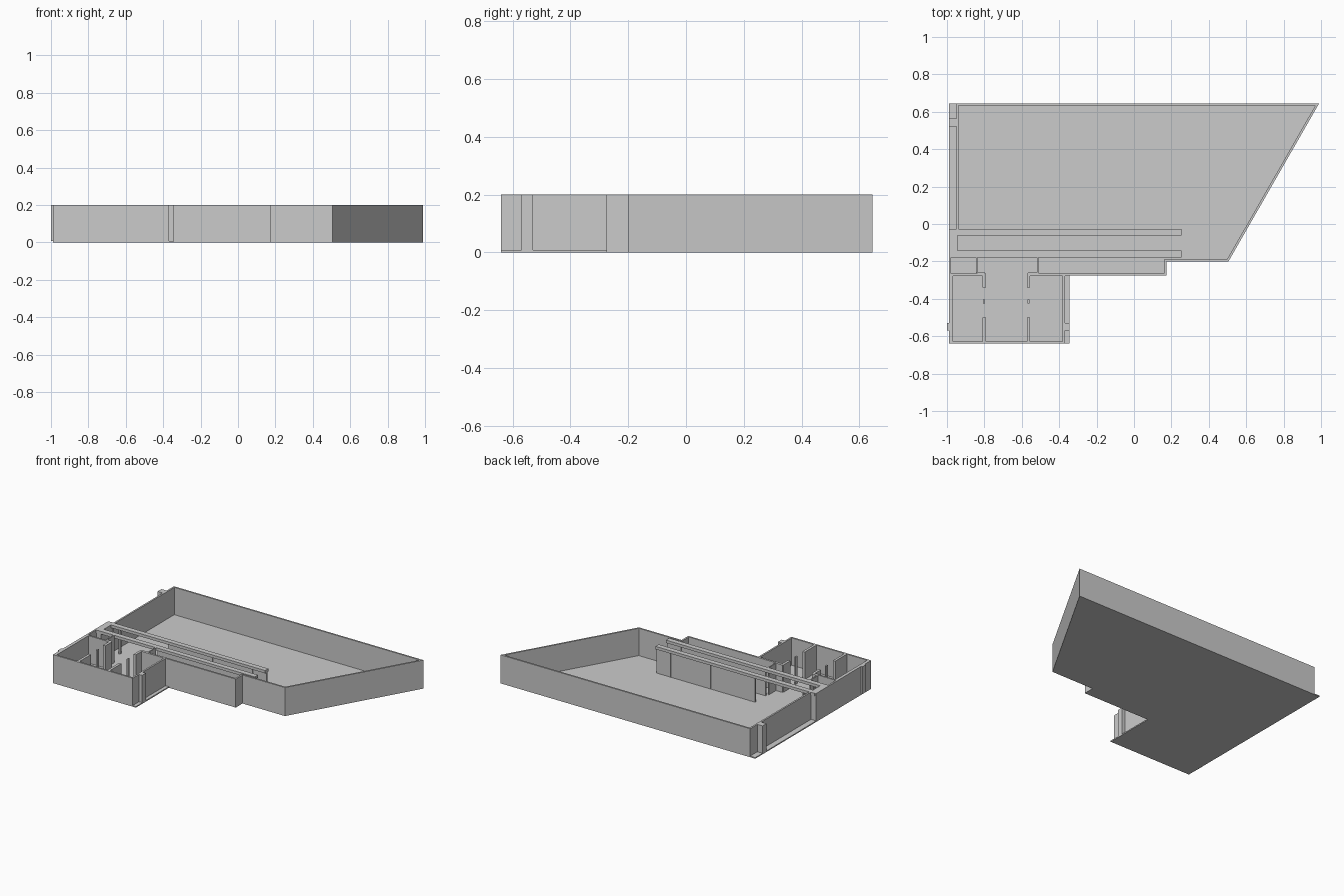
import bpy, bmesh
from mathutils import Vector

if "Cube" in bpy.data.objects:
    bpy.data.objects.remove(bpy.data.objects["Cube"])

FLOOR, TOP = 0.008, 0.20


def finish(bm, name):
    bmesh.ops.recalc_face_normals(bm, faces=bm.faces)
    me = bpy.data.meshes.new(name)
    bm.to_mesh(me)
    bm.free()
    ob = bpy.data.objects.new(name, me)
    bpy.context.collection.objects.link(ob)
    return ob


def box(name, x0, x1, y0, y1, z0=FLOOR, z1=TOP):
    bm = bmesh.new()
    base = [bm.verts.new(p) for p in ((x0, y0, z0), (x1, y0, z0), (x1, y1, z0), (x0, y1, z0))]
    f = bm.faces.new(base)
    r = bmesh.ops.extrude_face_region(bm, geom=[f])
    bmesh.ops.translate(bm, vec=(0, 0, z1 - z0),
                        verts=[v for v in r["geom"] if isinstance(v, bmesh.types.BMVert)])
    return finish(bm, name)


def slab(name, pts, z0, z1):
    bm = bmesh.new()
    f = bm.faces.new([bm.verts.new((x, y, z0)) for x, y in pts])
    r = bmesh.ops.extrude_face_region(bm, geom=[f])
    bmesh.ops.translate(bm, vec=(0, 0, z1 - z0),
                        verts=[v for v in r["geom"] if isinstance(v, bmesh.types.BMVert)])
    return finish(bm, name)


def ring_wall(name, pts, t, z0, z1):
    """Closed wall of thickness t, inset from a counter-clockwise outline."""
    p = [Vector(q) for q in pts]
    n = len(p)
    inner = []
    for i in range(n):
        a = (p[i] - p[i - 1]).normalized()
        b = (p[(i + 1) % n] - p[i]).normalized()
        na, nb = Vector((-a.y, a.x)), Vector((-b.y, b.x))
        inner.append(p[i] + (na + nb) * t / (1 + na.dot(nb)))
    bm = bmesh.new()
    rows = [[bm.verts.new((q.x, q.y, z)) for q in loop]
            for loop, z in ((p, z0), (p, z1), (inner, z1), (inner, z0))]
    for k in range(4):
        r, s = rows[k], rows[(k + 1) % 4]
        for i in range(n):
            j = (i + 1) % n
            bm.faces.new((r[i], r[j], s[j], s[i]))
    return finish(bm, name)


# Floor slab
slab("floor", [(-0.99, -0.64), (-0.345, -0.64), (-0.345, -0.275), (0.175, -0.275),
               (0.175, -0.2), (0.505, -0.2), (0.99, 0.645), (-0.99, 0.645)], 0, FLOOR)

# Outer wall shell
ring_wall("outer_wall", [(-0.99, -0.64), (-0.37, -0.64), (-0.37, -0.275), (0.175, -0.275),
                         (0.175, -0.2), (0.505, -0.2), (0.99, 0.645), (-0.95, 0.645),
                         (-0.95, -0.03), (-0.99, -0.03)], 0.012, FLOOR, TOP)

# Outside pillars
box("back_left_pillar", -0.99, -0.95, 0.522, 0.565)
box("wing_right_pillar", -0.37, -0.345, -0.57, -0.53)
box("wing_left_pillar", -1.0, -0.99, -0.57, -0.53)

# Closed end of the corridor
box("corridor_end", -0.98, -0.943, -0.175, -0.032)

# Corridor header beams, wall panels and posts
for side, y0, y1 in (("back", -0.062, -0.026), ("front", -0.178, -0.142)):
    yc = (y0 + y1) / 2
    box(side + "_corridor_beam", -0.98, 0.255, y0, y1, 0.18, TOP)
    box(side + "_corridor_panel", -0.51, 0.255, yc - 0.006, yc + 0.006, FLOOR, 0.18)
    box(side + "_corridor_post", -0.89, -0.88, yc - 0.01, yc + 0.01, FLOOR, 0.18)
    for i, x in enumerate((-0.473, -0.163, 0.147)):
        box(f"{side}_panel_joint_{i}", x - 0.003, x + 0.003, yc - 0.008, yc + 0.008, FLOOR, 0.18)

# Entrance hall cheeks beside the corridor
for side, x, xin in (("left", -0.84, -0.797), ("right", -0.515, -0.568)):
    box(side + "_hall_cheek", x - 0.004, x + 0.004, -0.262, -0.178)
    box(side + "_hall_return", min(x, xin), max(x, xin), -0.266, -0.258)

# Wing rooms: cross walls and hall walls with a doorway each
box("left_room_back_wall", -0.98, -0.795, -0.277, -0.265)
box("right_room_back_wall", -0.57, -0.365, -0.277, -0.263)
for side, x in (("left", -0.801), ("right", -0.564)):
    for i, (y0, y1) in enumerate(((-0.34, -0.265), (-0.635, -0.50))):
        box(f"{side}_hall_wall_{i}", x - 0.009, x + 0.009, y0, y1)
    box(side + "_hall_door_post", x - 0.005, x + 0.005, -0.425, -0.405)
box("left_room_outer_lining", -0.98, -0.968, -0.63, -0.275)
